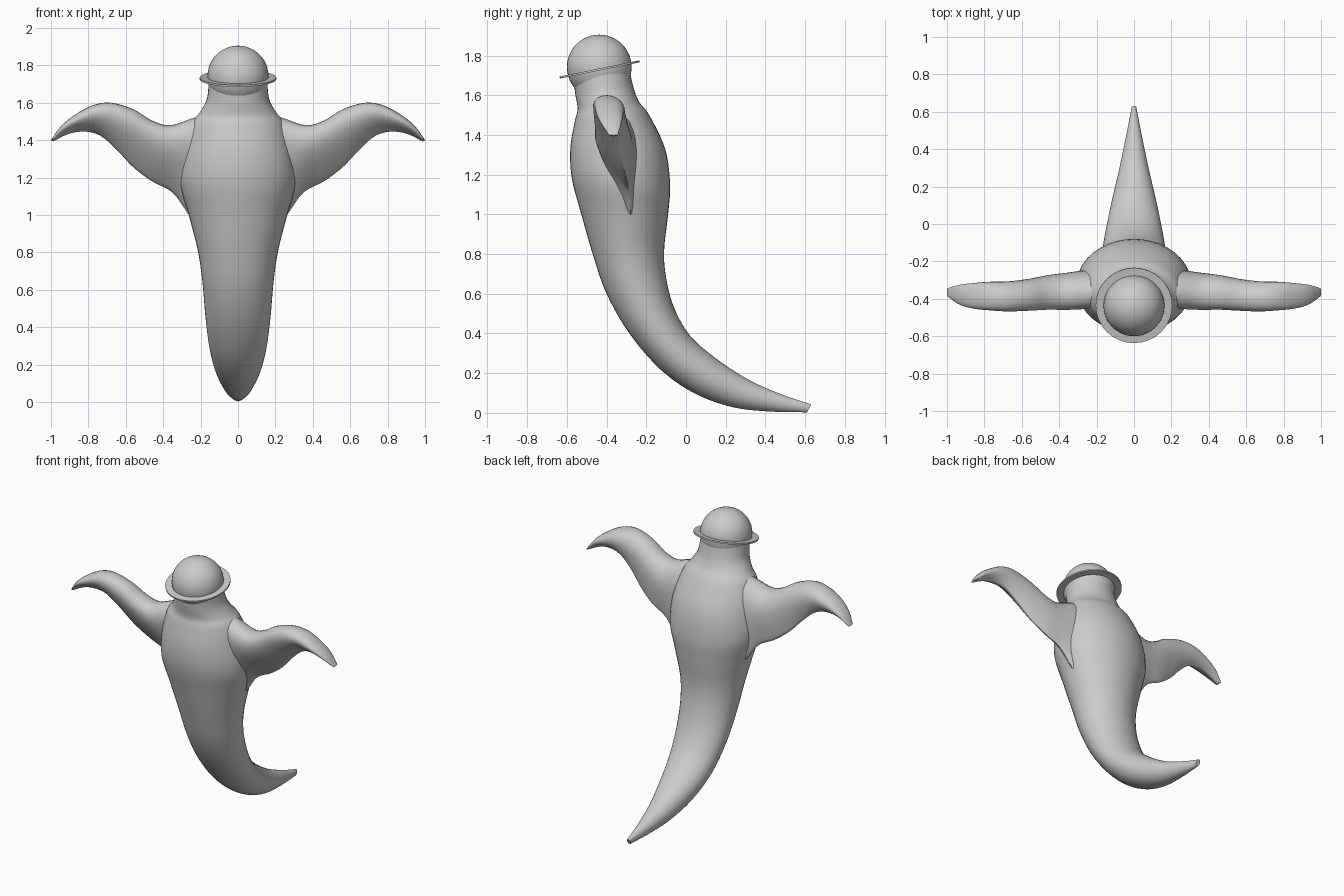
import bpy, bmesh, math

if "Cube" in bpy.data.objects:
    bpy.data.objects.remove(bpy.data.objects["Cube"])


def smooth_rows(rows, steps):
    """Catmull-Rom interpolation through rows of numbers."""
    out = []
    for i in range(len(rows) - 1):
        p0, p1 = rows[max(i - 1, 0)], rows[i]
        p2, p3 = rows[i + 1], rows[min(i + 2, len(rows) - 1)]
        for k in range(steps):
            t = k / steps
            out.append([0.5 * (2 * b + (c - a) * t + (2 * a - 5 * b + 4 * c - d) * t * t
                               + (3 * b - a - 3 * c + d) * t ** 3)
                        for a, b, c, d in zip(p0, p1, p2, p3)])
    out.append(list(rows[-1]))
    return out


def loft(name, rings):
    """Skin closed rings of points and cap both ends."""
    bm = bmesh.new()
    vs = [[bm.verts.new(p) for p in ring] for ring in rings]
    n = len(vs[0])
    for a, b in zip(vs, vs[1:]):
        for i in range(n):
            j = (i + 1) % n
            bm.faces.new((a[i], a[j], b[j], b[i]))
    bm.faces.new(vs[0])
    bm.faces.new(vs[-1])
    bmesh.ops.recalc_face_normals(bm, faces=bm.faces)
    mesh = bpy.data.meshes.new(name)
    bm.to_mesh(mesh)
    bm.free()
    obj = bpy.data.objects.new(name, mesh)
    bpy.context.collection.objects.link(obj)
    return obj


def shade(obj, angle=50):
    bpy.ops.object.select_all(action='DESELECT')
    obj.select_set(True)
    bpy.context.view_layer.objects.active = obj
    bpy.ops.object.shade_smooth_by_angle(angle=math.radians(angle))


# Body: front point (y, z), back point (y, z), half width
body_rows = [
    (-.585, 1.72, -.288, 1.77, .152), (-.568, 1.68, -.280, 1.71, .157),
    (-.557, 1.60, -.262, 1.63, .168), (-.546, 1.53, -.235, 1.565, .205),
    (-.560, 1.47, -.185, 1.50, .250), (-.583, 1.33, -.105, 1.33, .295),
    (-.575, 1.18, -.080, 1.15, .308), (-.530, 1.01, -.090, 1.00, .265),
    (-.470, .80, -.110, .82, .215), (-.400, .60, -.100, .68, .190),
    (-.285, .40, -.060, .53, .175), (-.130, .22, .020, .39, .155),
    (.040, .10, .150, .275, .125), (.230, .03, .320, .165, .083),
    (.420, .007, .490, .09, .045), (.610, .003, .632, .043, .013)]


def body_ring(row, n=40):
    fy, fz, by, bz, w = row
    ring = []
    for i in range(n):
        a = math.tau * i / n
        k = (1 + math.cos(a)) / 2
        ring.append((w * math.sin(a), by + (fy - by) * k, bz + (fz - bz) * k))
    return ring


shade(loft("body", [body_ring(r) for r in smooth_rows(body_rows, 5)]))

# Wings: top x, z; bottom x, z; top y, bottom y; half thickness
wing_rows = [
    (.10, 1.55, .17, .87, -.37, -.28, .10), (.22, 1.525, .27, 1.01, -.37, -.28, .10),
    (.36, 1.48, .35, 1.12, -.38, -.29, .095), (.46, 1.505, .46, 1.18, -.385, -.30, .088),
    (.56, 1.565, .56, 1.255, -.395, -.32, .082), (.68, 1.60, .65, 1.35, -.40, -.34, .079),
    (.78, 1.585, .73, 1.42, -.395, -.35, .076), (.88, 1.53, .81, 1.445, -.39, -.36, .068),
    (.95, 1.47, .90, 1.435, -.38, -.365, .052), (1.0, 1.40, .988, 1.393, -.365, -.365, .022)]


def wing_ring(row, side, n=28):
    tx, tz, bx, bz, ty, by, th = row
    ring = []
    for i in range(n):
        a = math.tau * i / n
        s = (1 - math.cos(a)) / 2
        y = ty + (by - ty) * s ** 1.3 + th * 1.4 * math.sin(a) * (1 - .75 * s)
        ring.append((side * (tx + (bx - tx) * s), y, tz + (bz - tz) * s))
    return ring


for side, label in ((-1, "right"), (1, "left")):
    rings = [wing_ring(r, side) for r in smooth_rows(wing_rows, 4)]
    shade(loft(label + "_flipper", rings))

# Rounded head
bpy.ops.mesh.primitive_uv_sphere_add(segments=40, ring_count=24, radius=.163,
                                     location=(0, -.437, 1.742))
head = bpy.context.object
head.name = "head"
shade(head)

# Tilted brim around the head
bpy.ops.mesh.primitive_cylinder_add(vertices=32, radius=.205, depth=.01,
                                    location=(0, -.435, 1.73),
                                    rotation=(math.radians(11.5), 0, 0))
brim = bpy.context.object
brim.name = "hat_brim"
shade(brim, 30)
